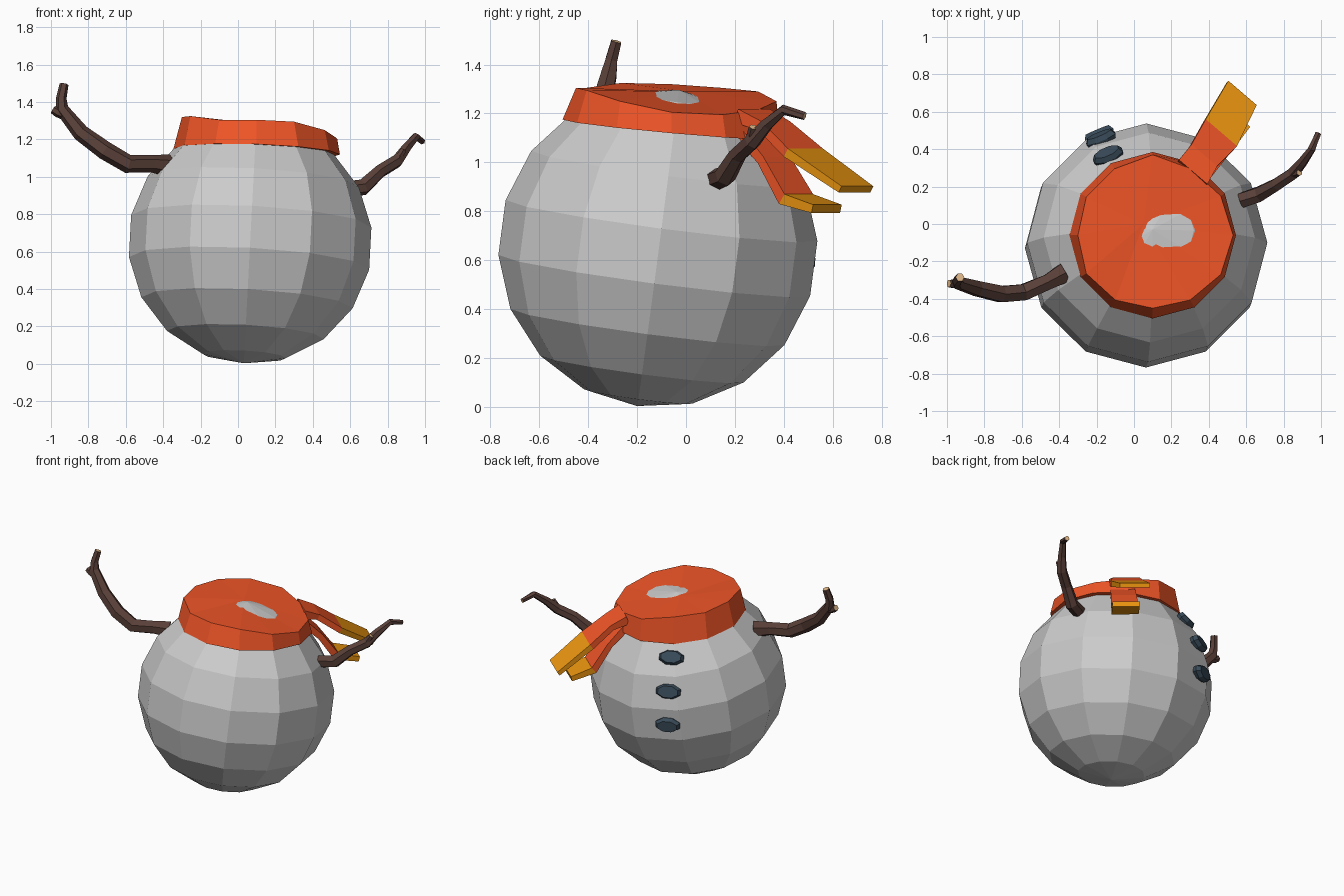
import bpy, bmesh, math
from mathutils import Vector, Euler

if "Cube" in bpy.data.objects:
    bpy.data.objects.remove(bpy.data.objects["Cube"])


def material(name, rgb):
    m = bpy.data.materials.new(name)
    m.diffuse_color = (*rgb, 1)
    m.use_nodes = True
    m.node_tree.nodes["Principled BSDF"].inputs["Base Color"].default_value = m.diffuse_color
    return m


RED = material("scarf_red", (0.86, 0.09, 0.02))
YELLOW = material("fringe_yellow", (0.83, 0.30, 0.005))
BARK = material("bark", (0.10, 0.05, 0.04))
WOOD = material("cut_wood", (0.75, 0.48, 0.25))
SLATE = material("slate", (0.04, 0.07, 0.10))


def make(name, bm, mats=()):
    bmesh.ops.recalc_face_normals(bm, faces=bm.faces[:])
    me = bpy.data.meshes.new(name)
    bm.to_mesh(me)
    bm.free()
    for m in mats:
        me.materials.append(m)
    ob = bpy.data.objects.new(name, me)
    bpy.context.collection.objects.link(ob)
    return ob


def loft(bm, rings, cap_start=True, end_mat=0):
    """Skin closed rings of points; end_mat colours the last cap."""
    vs = [[bm.verts.new(p) for p in r] for r in rings]
    n = len(vs[0])
    segs = []
    for a, b in zip(vs, vs[1:]):
        segs.append([bm.faces.new((a[i], a[(i + 1) % n], b[(i + 1) % n], b[i]))
                     for i in range(n)])
    if cap_start:
        bm.faces.new(vs[0])
        bm.faces.new(vs[-1]).material_index = end_mat
    return vs, segs


def tangents(pts):
    k = len(pts) - 1
    return [(pts[min(i + 1, k)] - pts[max(i - 1, 0)]).normalized() for i in range(k + 1)]


def twig(bm, path, ref, end_mat=1):
    """Six-sided tapering branch through (x, y, z, radius) points."""
    pts = [Vector(p[:3]) for p in path]
    rings = []
    for p, t, q in zip(pts, tangents(pts), path):
        u = t.cross(Vector(ref)).normalized()
        v = t.cross(u)
        rings.append([p + q[3] * (u * math.cos(a) + v * math.sin(a))
                      for a in (i * math.pi / 3 for i in range(6))])
    loft(bm, rings, True, end_mat)


# body: tilted low-poly ball
C = Vector((0.065, -0.115, 0.65))
TILT = Euler((math.radians(-7.5), math.radians(3), 0))
bm = bmesh.new()
bmesh.ops.create_uvsphere(bm, u_segments=12, v_segments=9, radius=0.653)
body = make("body", bm)
body.location, body.rotation_euler = C, TILT

# scarf band with a sagging closed top
top_z = [1.205, 1.195, 1.215, 1.25, 1.29, 1.305, 1.32, 1.325, 1.305, 1.305, 1.295, 1.25]
top_r = [0.43, 0.42, 0.41, 0.43, 0.41, 0.41, 0.40, 0.41, 0.40, 0.39, 0.40, 0.42]


def band(r, z):
    ring = []
    for i in range(12):
        a = i * math.pi / 6
        rr = r[i] if isinstance(r, list) else r
        x, y = 0.1 + rr * math.cos(a), -0.06 + rr * math.sin(a)
        h = z[i] if z else 1.135 - 0.09 * (y + 0.06) - 0.035 * (x - 0.1)
        ring.append((x, y, h))
    return ring


bm = bmesh.new()
vs, _ = loft(bm, [band(0.36, None), band(0.445, None), band(top_r, top_z)], False)
mid = bm.verts.new((0.05, 0, 1.29))
for i in range(12):
    bm.faces.new((vs[-1][i], vs[-1][(i + 1) % 12], mid))
make("scarf_band", bm, [RED])


# scarf tails: flat strips whose last segment is yellow
def tail(name, path):
    pts = [Vector(p[:3]) for p in path]
    w = Vector((0.76, -0.65, 0)).normalized()
    rings = []
    for p, t, q in zip(pts, tangents(pts), path):
        n = w.cross(t).normalized() * q[4] / 2
        s = w * q[3] / 2
        rings.append([p + s + n, p - s + n, p - s - n, p + s - n])
    bm = bmesh.new()
    _, segs = loft(bm, rings, True, 1)
    for f in segs[-1]:
        f.material_index = 1
    make(name, bm, [RED, YELLOW])


tail("scarf_tail_upper", [(0.31, 0.27, 1.19, 0.20, 0.06), (0.37, 0.36, 1.15, 0.18, 0.04),
                          (0.46, 0.48, 1.04, 0.22, 0.04), (0.575, 0.695, 0.89, 0.20, 0.03)])
tail("scarf_tail_lower", [(0.31, 0.25, 1.14, 0.16, 0.05), (0.39, 0.36, 1.01, 0.17, 0.04),
                          (0.455, 0.45, 0.85, 0.18, 0.05), (0.55, 0.575, 0.81, 0.18, 0.035)])

# buttons: chamfered oval discs down one side
for i, lat in enumerate((36, 16, -5)):
    rings = [[(s * 0.09 * math.cos(a), s * 0.052 * math.sin(a), z)
              for a in (math.pi / 8 + k * math.pi / 4 for k in range(8))]
             for s, z in ((0.85, -0.03), (1, 0), (0.8, 0.028))]
    bm = bmesh.new()
    loft(bm, rings)
    b = make("button_%d" % (i + 1), bm, [SLATE])
    az, la = math.radians(113), math.radians(lat)
    d = Vector((math.cos(az) * math.cos(la), math.sin(az) * math.cos(la), math.sin(la)))
    b.location = C + d * 0.645
    b.rotation_euler = Euler((math.pi / 2 - la, 0, az + math.pi / 2 + math.pi))
    b.rotation_euler = Euler((-(math.pi / 2 - la), 0, az - math.pi / 2))

# stick arms, each with a short side stub
bm = bmesh.new()
ref = (0, 1, 0)
twig(bm, [(-0.37, -0.26, 1.06, 0.06), (-0.46, -0.31, 1.07, 0.047), (-0.59, -0.365, 1.07, 0.05),
          (-0.71, -0.375, 1.14, 0.05), (-0.84, -0.345, 1.235, 0.045),
          (-0.94, -0.315, 1.36, 0.036), (-0.945, -0.305, 1.42, 0.028),
          (-0.93, -0.285, 1.495, 0.024)], ref)
twig(bm, [(-0.92, -0.32, 1.33, 0.03), (-0.965, -0.32, 1.345, 0.026),
          (-0.99, -0.318, 1.36, 0.022)], ref)
make("left_arm", bm, [BARK, WOOD])

bm = bmesh.new()
ref = (0.6, -0.8, 0)
twig(bm, [(0.57, 0.125, 0.93, 0.045), (0.67, 0.16, 0.945, 0.045), (0.76, 0.21, 1.03, 0.037),
          (0.85, 0.27, 1.085, 0.036), (0.90, 0.33, 1.155, 0.028),
          (0.95, 0.40, 1.215, 0.022), (0.985, 0.485, 1.19, 0.017)], ref)
twig(bm, [(0.84, 0.265, 1.08, 0.025), (0.87, 0.27, 1.12, 0.02), (0.885, 0.275, 1.145, 0.018)], ref)
make("right_arm", bm, [BARK, WOOD])
